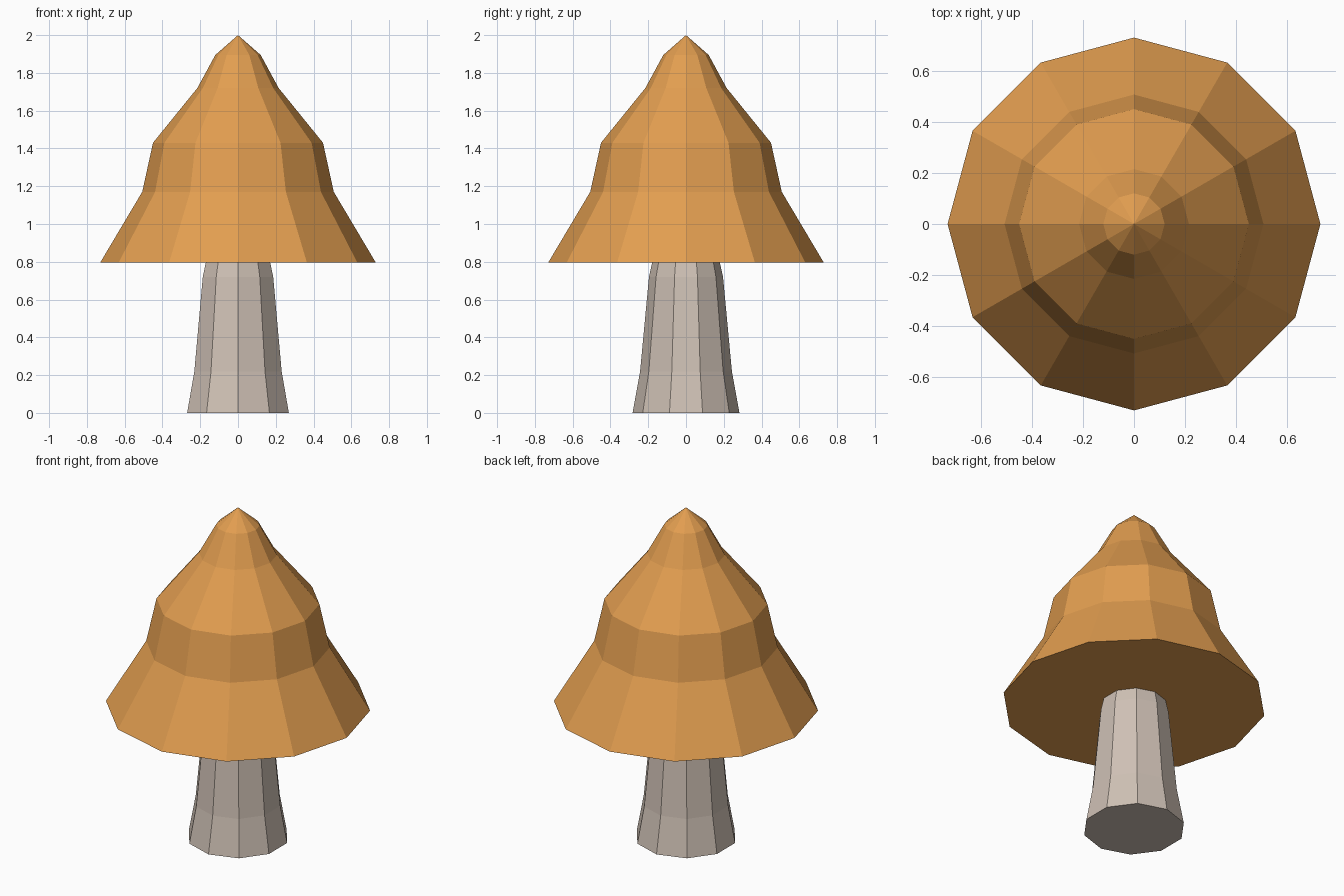
import bpy, bmesh
from math import cos, sin, pi

if "Cube" in bpy.data.objects:
    bpy.data.objects.remove(bpy.data.objects["Cube"])


def material(name, rgb):
    m = bpy.data.materials.new(name)
    m.diffuse_color = (*rgb, 1)
    m.use_nodes = True
    m.node_tree.nodes["Principled BSDF"].inputs["Base Color"].default_value = m.diffuse_color
    return m


def lathe(name, profile, sides, start, mat):
    """Flat-faced solid of revolution; profile is (radius, z) from bottom to top."""
    bm = bmesh.new()
    rings = []
    for r, z in profile:
        if r == 0:
            rings.append([bm.verts.new((0, 0, z))] * sides)
        else:
            rings.append([bm.verts.new((r * cos(start + 2 * pi * i / sides),
                                        r * sin(start + 2 * pi * i / sides), z))
                          for i in range(sides)])
    for low, high in zip(rings, rings[1:]):
        for i in range(sides):
            j = (i + 1) % sides
            corners = dict.fromkeys((low[i], low[j], high[j], high[i]))
            bm.faces.new(list(corners))
    bm.faces.new(rings[0][::-1])
    if profile[-1][0] > 0:
        bm.faces.new(rings[-1])
    mesh = bpy.data.meshes.new(name)
    bm.to_mesh(mesh)
    bm.free()
    mesh.materials.append(mat)
    obj = bpy.data.objects.new(name, mesh)
    bpy.context.collection.objects.link(obj)
    return obj


# Stem: ten sides, flared foot, top tucked just inside the cap
lathe("stem", [(0.283, 0), (0.243, 0.22), (0.196, 0.72), (0.176, 0.81)],
      10, pi / 2, material("stem_beige", (0.62, 0.53, 0.46)))

# Cap: twelve sides, wide skirt, stepped bell and pointed tip, flat underside
lathe("cap", [(0.73, 0.795), (0.507, 1.17), (0.45, 1.43),
              (0.215, 1.72), (0.12, 1.895), (0, 2.0)],
      12, 0, material("cap_orange", (0.76, 0.34, 0.08)))
